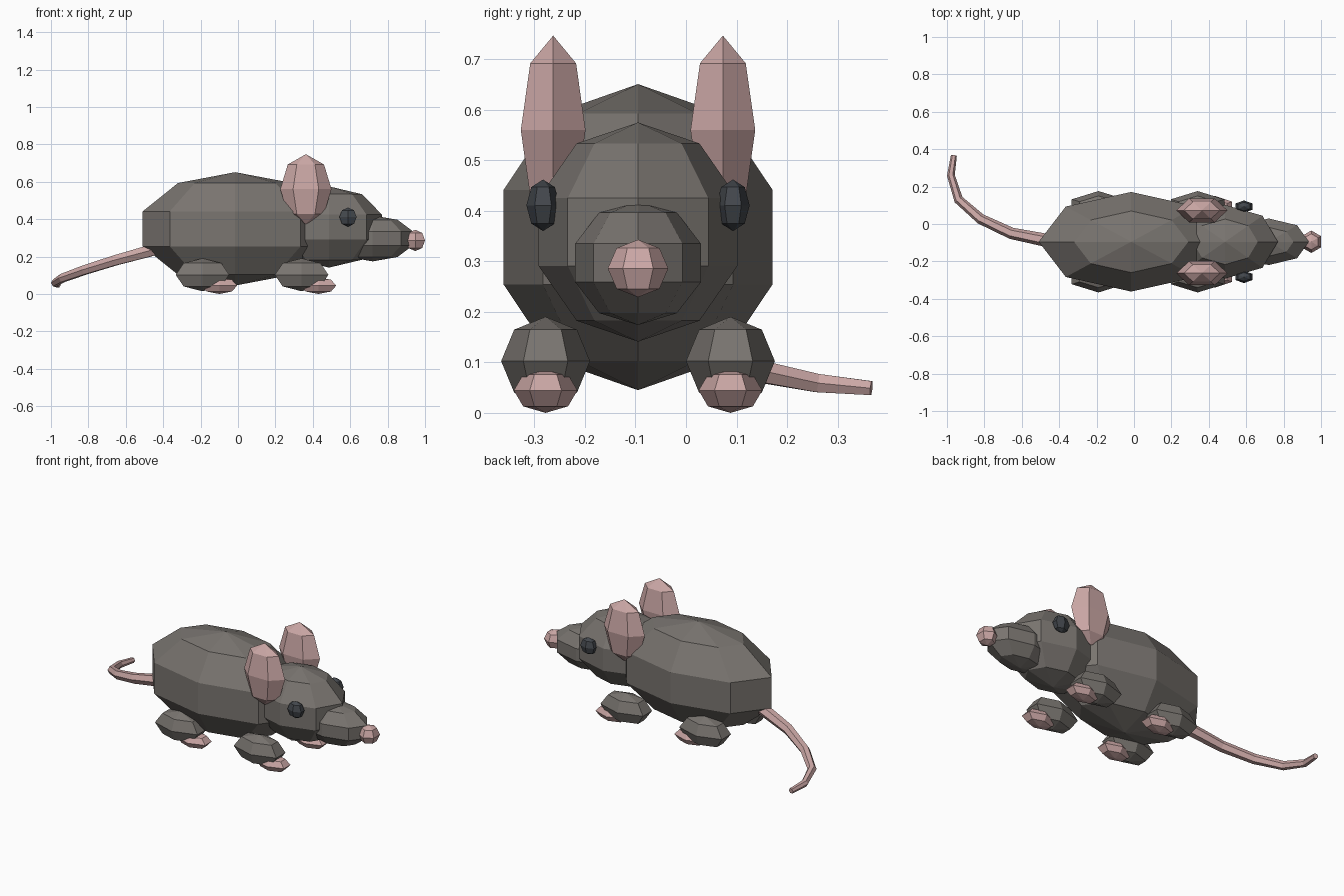
import bpy, bmesh, math
from mathutils import Matrix, Vector

if "Cube" in bpy.data.objects:
    bpy.data.objects.remove(bpy.data.objects["Cube"])

MID_Y = -0.095   # symmetry plane of the body


def material(name, colour):
    m = bpy.data.materials.new(name)
    m.diffuse_color = (*colour, 1)
    m.use_nodes = True
    m.node_tree.nodes["Principled BSDF"].inputs["Base Color"].default_value = m.diffuse_color
    return m


FUR = material("grey fur", (0.19, 0.175, 0.16))
SKIN = material("pink skin", (0.60, 0.39, 0.38))
EYE = material("dark eye", (0.055, 0.062, 0.072))


def finish(name, bm, mat):
    bmesh.ops.recalc_face_normals(bm, faces=bm.faces[:])
    me = bpy.data.meshes.new(name)
    bm.to_mesh(me)
    bm.free()
    me.materials.append(mat)
    ob = bpy.data.objects.new(name, me)
    bpy.context.collection.objects.link(ob)
    return ob


def ball(name, centre, radii, mat, segs=6, rings=4, turn=0):
    """Faceted ellipsoid with its poles on z."""
    bm = bmesh.new()
    bmesh.ops.create_uvsphere(bm, u_segments=segs, v_segments=rings, radius=1)
    bm.transform(Matrix.Translation(centre) @ Matrix.Diagonal((*radii, 1))
                 @ Matrix.Rotation(math.radians(turn), 4, 'Z'))
    return finish(name, bm, mat)


def tube(name, path, mat, sides=6):
    """Tapered tube through (x, y, z, radius) points."""
    bm = bmesh.new()
    pts = [Vector(p[:3]) for p in path]
    loops = []
    for i, p in enumerate(pts):
        d = (pts[min(i + 1, len(pts) - 1)] - pts[max(i - 1, 0)]).normalized()
        side = d.cross(Vector((0, 0, 1))).normalized()
        up = side.cross(d)
        angles = [2 * math.pi * k / sides for k in range(sides)]
        loops.append([bm.verts.new(p + path[i][3] * (side * math.cos(a) + up * math.sin(a)))
                      for a in angles])
    for a, b in zip(loops, loops[1:]):
        for k in range(sides):
            n = (k + 1) % sides
            bm.faces.new((a[k], a[n], b[n], b[k]))
    bm.faces.new(loops[0])
    bm.faces.new(loops[-1])
    return finish(name, bm, mat)


# Body, head, snout and nose
ball("body", (-0.015, MID_Y, 0.348), (0.52, 0.28, 0.303), FUR, 8, 5)
ball("head", (0.487, MID_Y, 0.358), (0.297, 0.207, 0.217), FUR, 8, 5)
ball("snout", (0.72, MID_Y, 0.297), (0.226, 0.131, 0.123), FUR, 8, 5)
ball("nose", (0.948, MID_Y, 0.286), (0.06, 0.06, 0.057), SKIN)

# Paired parts
for side, s in (("right", -1), ("left", 1)):
    ball(side + "_ear", (0.363, MID_Y + s * 0.168, 0.56), (0.137, 0.074, 0.187), SKIN, turn=90)
    ball(side + "_eye", (0.588, MID_Y + s * 0.188, 0.411), (0.053, 0.033, 0.051), EYE)
    for end, x in (("front", 0.34), ("back", -0.19)):
        ball(f"{end}_{side}_leg", (x, MID_Y + s * 0.183, 0.1025), (0.165, 0.088, 0.088), FUR)
        ball(f"{end}_{side}_foot", (x + 0.09, MID_Y + s * 0.183, 0.0445), (0.11, 0.063, 0.0445), SKIN)

# Tail, curling to the left
tube("tail", [(-0.36, -0.10, 0.265, 0.036), (-0.48, -0.085, 0.228, 0.035),
              (-0.655, -0.05, 0.18, 0.031), (-0.82, 0.027, 0.128, 0.028),
              (-0.938, 0.13, 0.085, 0.025), (-0.979, 0.26, 0.059, 0.021),
              (-0.963, 0.367, 0.049, 0.016)], SKIN)
